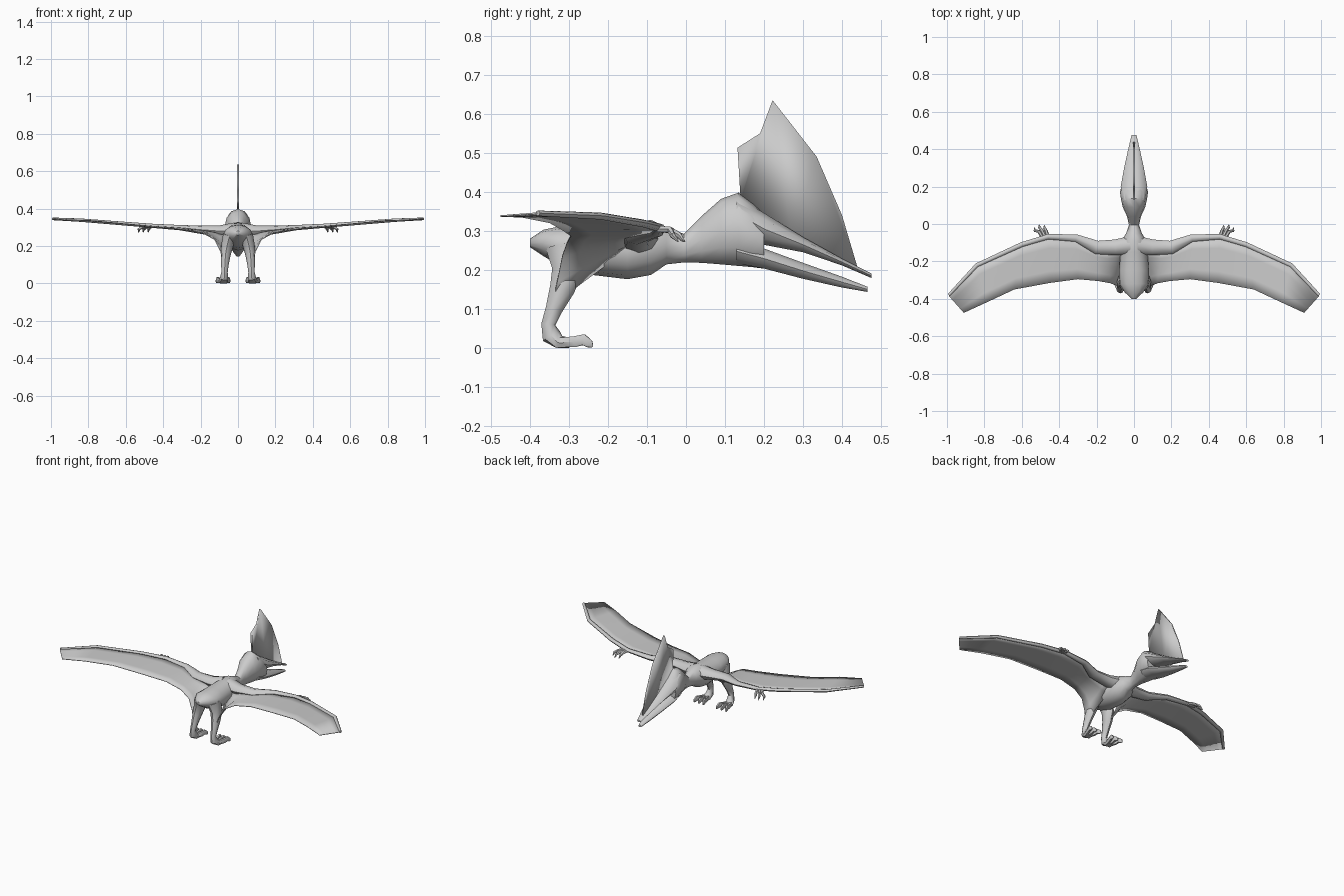
import bpy, bmesh, math
from mathutils import Vector

skin = bpy.data.materials.new("pale_grey_skin")
skin.diffuse_color = (0.6, 0.6, 0.6, 1)


def finish(name, bm, mirror=False, thickness=0, angle=45):
    bmesh.ops.recalc_face_normals(bm, faces=bm.faces)
    mesh = bpy.data.meshes.new(name)
    bm.to_mesh(mesh)
    bm.free()
    mesh.materials.append(skin)
    ob = bpy.data.objects.new(name, mesh)
    bpy.context.collection.objects.link(ob)
    bpy.ops.object.select_all(action='DESELECT')
    ob.select_set(True)
    bpy.context.view_layer.objects.active = ob
    bpy.ops.object.shade_smooth_by_angle(angle=math.radians(angle))
    if thickness:
        mod = ob.modifiers.new("thickness", 'SOLIDIFY')
        mod.thickness, mod.offset = thickness, 0
    if mirror:
        mod = ob.modifiers.new("mirror", 'MIRROR')
        mod.use_mirror_merge = False
    return ob


def skin_rings(bm, rings):
    rows = [[bm.verts.new(p) for p in ring] for ring in rings]
    n = len(rows[0])
    for a, b in zip(rows, rows[1:]):
        for i in range(n):
            bm.faces.new((a[i], a[(i + 1) % n], b[(i + 1) % n], b[i]))
    bm.faces.new(rows[0])
    bm.faces.new(rows[-1])


def loft(name, sections, n=12):
    """Body-like shape along y; sections are (y, bottom, top, half width)."""
    bm = bmesh.new()
    angles = [2 * math.pi * i / n for i in range(n)]
    skin_rings(bm, [[(w * math.cos(a), y, (lo + hi) / 2 + (hi - lo) / 2 * math.sin(a))
                     for a in angles] for y, lo, hi, w in sections])
    return finish(name, bm)


def tube(bm, points, ref, n=8):
    """Limb through points (x, y, z, radius along ref, other radius), never below the floor."""
    pos = [Vector(p[:3]) for p in points]
    rings = []
    for i, p in enumerate(points):
        t = (pos[min(i + 1, len(pos) - 1)] - pos[max(i - 1, 0)]).normalized()
        u = (Vector(ref) - t * t.dot(Vector(ref))).normalized()
        v = t.cross(u)
        ring = []
        for k in range(n):
            a = 2 * math.pi * k / n
            q = pos[i] + u * p[3] * math.cos(a) + v * p[4] * math.sin(a)
            q.z = max(q.z, 0)
            ring.append(q)
        rings.append(ring)
    skin_rings(bm, rings)


# Trunk, neck and skull in one loft
loft("body", [
    (-0.40, 0.258, 0.28, 0.012), (-0.365, 0.235, 0.303, 0.05), (-0.32, 0.208, 0.312, 0.078),
    (-0.25, 0.188, 0.315, 0.08), (-0.15, 0.176, 0.32, 0.072), (-0.09, 0.187, 0.328, 0.068),
    (-0.05, 0.214, 0.31, 0.042), (-0.005, 0.219, 0.292, 0.027), (0.04, 0.218, 0.338, 0.037),
    (0.09, 0.214, 0.382, 0.06), (0.135, 0.21, 0.398, 0.07), (0.17, 0.207, 0.372, 0.075),
    (0.20, 0.203, 0.345, 0.068)])

# Beak halves
loft("upper_beak", [(0.13, 0.30, 0.39, 0.06), (0.20, 0.262, 0.348, 0.071),
                    (0.30, 0.244, 0.285, 0.053), (0.40, 0.211, 0.229, 0.031),
                    (0.475, 0.179, 0.191, 0.013)], 10)
loft("lower_jaw", [(0.13, 0.215, 0.28, 0.06), (0.20, 0.202, 0.256, 0.066),
                   (0.30, 0.176, 0.219, 0.045), (0.40, 0.154, 0.183, 0.025),
                   (0.465, 0.143, 0.157, 0.011)], 10)

# Thin head crest
bm = bmesh.new()
outline = [(0.14, 0.38), (0.17, 0.42), (0.165, 0.465), (0.132, 0.513), (0.19, 0.55),
           (0.222, 0.635), (0.335, 0.49), (0.40, 0.34), (0.44, 0.205), (0.27, 0.28)]
bm.faces.new([bm.verts.new((0, y, z)) for y, z in outline])
bmesh.ops.triangulate(bm, faces=bm.faces)
finish("head_crest", bm, thickness=0.01)

# Wing membrane: each column runs from leading edge to trailing edge, inner end hangs to the ankle
columns = [
    ((0.04, -0.13, 0.27), (0.075, -0.343, 0.11)), ((0.10, -0.13, 0.275), (0.093, -0.33, 0.17)),
    ((0.15, -0.14, 0.28), (0.125, -0.317, 0.235)), ((0.21, -0.13, 0.285), (0.19, -0.305, 0.27)),
    ((0.31, -0.08, 0.296), (0.30, -0.295, 0.288)), ((0.46, -0.068, 0.306), (0.45, -0.315, 0.302)),
    ((0.60, -0.11, 0.318), (0.64, -0.35, 0.322)), ((0.84, -0.22, 0.337), (0.79, -0.42, 0.336)),
    ((0.99, -0.385, 0.345), (0.91, -0.475, 0.338))]
bm = bmesh.new()
grid = [[bm.verts.new(Vector(a).lerp(Vector(b), k / 4)) for k in range(5)] for a, b in columns]
for a, b in zip(grid, grid[1:]):
    for k in range(4):
        bm.faces.new((a[k], a[k + 1], b[k + 1], b[k]))
finish("wing_membrane", bm, mirror=True, thickness=0.004)

# Arm and long wing finger along the leading edge
bm = bmesh.new()
tube(bm, [(0.02, -0.115, 0.28, 0.05, 0.045), (0.10, -0.125, 0.28, 0.042, 0.03),
          (0.20, -0.125, 0.287, 0.036, 0.022), (0.31, -0.075, 0.298, 0.02, 0.014),
          (0.46, -0.068, 0.308, 0.014, 0.011), (0.60, -0.11, 0.319, 0.013, 0.01),
          (0.84, -0.22, 0.338, 0.011, 0.009), (0.99, -0.38, 0.345, 0.008, 0.007)], (0, 1, 0))
finish("wing_arm", bm, mirror=True)

# Three small clawed fingers at the wrist
bm = bmesh.new()
for x0, x1, y1 in ((0.46, 0.478, -0.012), (0.475, 0.505, -0.008), (0.49, 0.53, -0.025)):
    tube(bm, [(x0, -0.07, 0.305, 0.01, 0.009), ((x0 + x1) / 2, -0.04, 0.302, 0.009, 0.009),
              (x1, y1 - 0.01, 0.289, 0.008, 0.008), (x1 + 0.002, y1 + 0.005, 0.272, 0.002, 0.002)],
         (1, 0, 0), 6)
finish("hand_claws", bm, mirror=True)

# Legs
bm = bmesh.new()
tube(bm, [(0.045, -0.31, 0.26, 0.035, 0.05), (0.058, -0.302, 0.20, 0.032, 0.041),
          (0.066, -0.318, 0.15, 0.026, 0.032), (0.07, -0.338, 0.10, 0.02, 0.022),
          (0.072, -0.353, 0.06, 0.017, 0.018), (0.074, -0.345, 0.03, 0.022, 0.025),
          (0.078, -0.325, 0.012, 0.026, 0.02), (0.08, -0.30, 0.012, 0.026, 0.014)], (1, 0, 0))
finish("leg", bm, mirror=True)

# Toes with a raised knuckle and a pointed claw
bm = bmesh.new()
for dx in (-0.028, 0, 0.028):
    tube(bm, [(0.08 + dx * 0.4, -0.32, 0.014, 0.012, 0.014),
              (0.08 + dx * 0.8, -0.285, 0.016, 0.011, 0.016),
              (0.08 + dx, -0.262, 0.021, 0.011, 0.016),
              (0.08 + dx * 1.15, -0.247, 0.01, 0.008, 0.012),
              (0.08 + dx * 1.2, -0.24, 0.003, 0.003, 0.003)], (1, 0, 0), 6)
finish("toes", bm, mirror=True)
